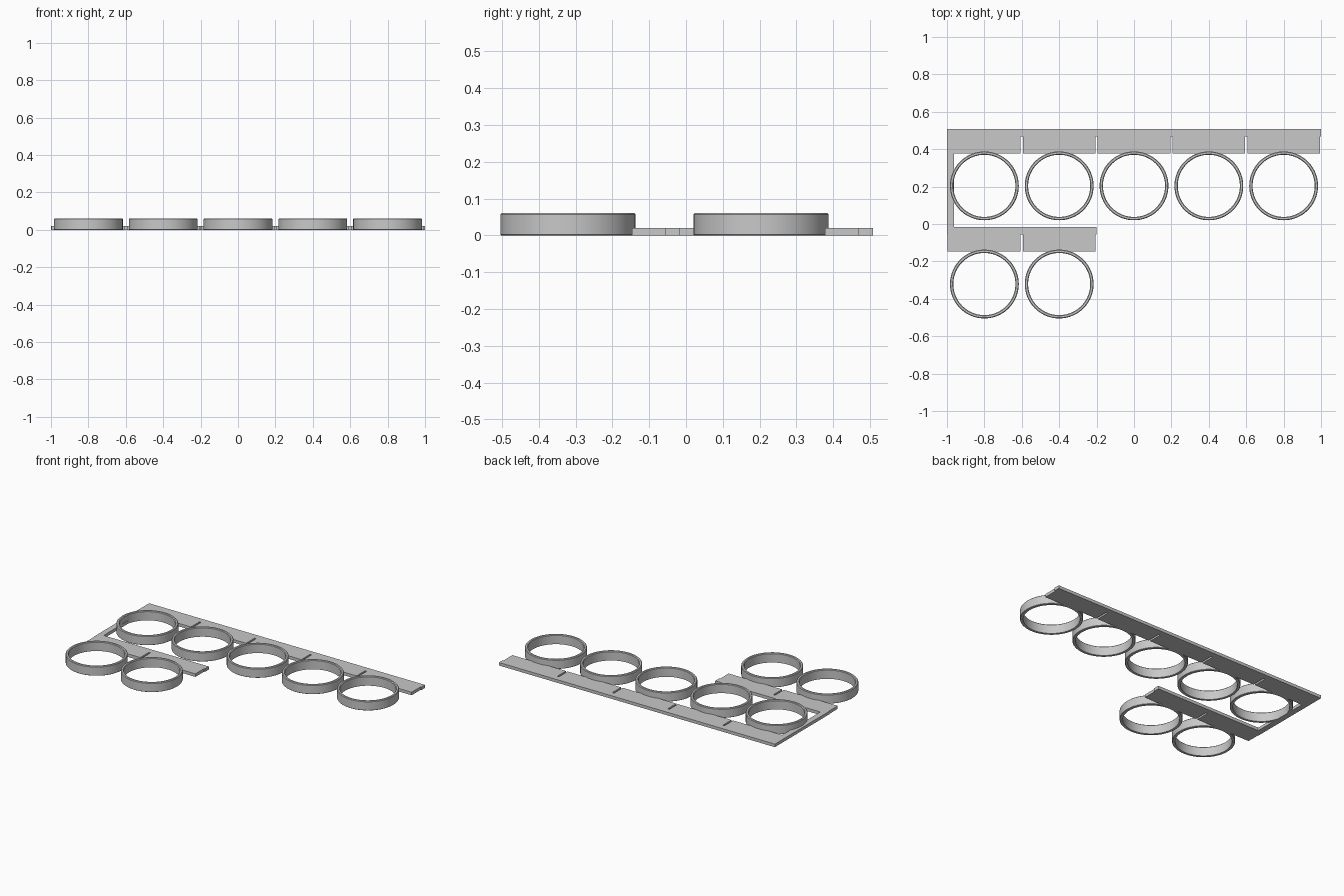
import bpy, bmesh, math

cube = bpy.data.objects.get("Cube")
if cube:
    bpy.data.objects.remove(cube, do_unlink=True)

# Single plain grey material
GREY = (0.58, 0.58, 0.58, 1)
mat = bpy.data.materials.new("plain grey")
mat.use_nodes = True
mat.diffuse_color = GREY
mat.node_tree.nodes["Principled BSDF"].inputs["Base Color"].default_value = GREY

PITCH = 0.4        # spacing of rings and tabs
PLATE = 0.02       # plate thickness
HEIGHT = 0.061     # ring height
OUTER, INNER = 0.184, 0.166
GAP = 0.006        # half width of a slot between tabs


def finish(name, bm):
    bmesh.ops.recalc_face_normals(bm, faces=bm.faces)
    mesh = bpy.data.meshes.new(name)
    bm.to_mesh(mesh)
    bm.free()
    mesh.materials.append(mat)
    obj = bpy.data.objects.new(name, mesh)
    bpy.context.collection.objects.link(obj)
    return obj


def plate(name, outline):
    """Flat outline extruded upward to the plate thickness."""
    bm = bmesh.new()
    face = bm.faces.new([bm.verts.new((x, y, 0)) for x, y in outline])
    top = bmesh.ops.extrude_face_region(bm, geom=[face])["geom"]
    bmesh.ops.translate(bm, vec=(0, 0, PLATE),
                        verts=[v for v in top if isinstance(v, bmesh.types.BMVert)])
    return finish(name, bm)


def comb(name, count, front, neck, back):
    """Strip with a row of tabs separated by narrow slots."""
    right = -1 + PITCH * count
    outline = [(right, back), (-1, back), (-1, neck)]
    for i in range(count):
        left = -1 + PITCH * i
        a, b = left + GAP, left + PITCH - GAP
        if i:
            outline.append((a, neck))
        else:
            a = left + GAP / 2
            outline.append((a, neck))
        outline += [(a, front), (b, front), (b, neck)]
    outline.append((right, neck))
    return plate(name, outline)


def ring(name, x, y):
    """Chamfered band lathed around the vertical axis."""
    c = 0.004
    profile = [(OUTER - c / 2, 0), (OUTER, c / 2), (OUTER, HEIGHT - c),
               (OUTER - c, HEIGHT), (INNER + c, HEIGHT), (INNER, HEIGHT - c),
               (INNER, 0)]
    bm = bmesh.new()
    verts = [bm.verts.new((r, 0, z)) for r, z in profile]
    edges = [bm.edges.new((verts[i - 1], verts[i])) for i in range(len(verts))]
    bmesh.ops.spin(bm, geom=verts + edges, cent=(0, 0, 0), axis=(0, 0, 1),
                   angle=math.tau, steps=80, use_merge=True)
    bmesh.ops.remove_doubles(bm, verts=bm.verts, dist=0.0001)
    obj = finish(name, bm)
    obj.location = (x, y, 0)
    bpy.ops.object.select_all(action='DESELECT')
    bpy.context.view_layer.objects.active = obj
    obj.select_set(True)
    bpy.ops.object.shade_smooth_by_angle(angle=math.radians(30))


# Rear and front rows: tab strip and its rings
for row, count, shift in (("rear", 5, 0), ("front", 2, -0.525)):
    comb(row + "_tab_strip", count, 0.378 + shift, 0.468 + shift, 0.508 + shift)
    for i in range(count):
        ring(f"{row}_ring_{i + 1}", -0.8 + PITCH * i, 0.204 + shift)

# Side bar joining the two strips
plate("side_bar", [(-1, -0.018), (-0.962, -0.018), (-0.962, 0.379), (-0.962, 0.469), (-1, 0.469)])
